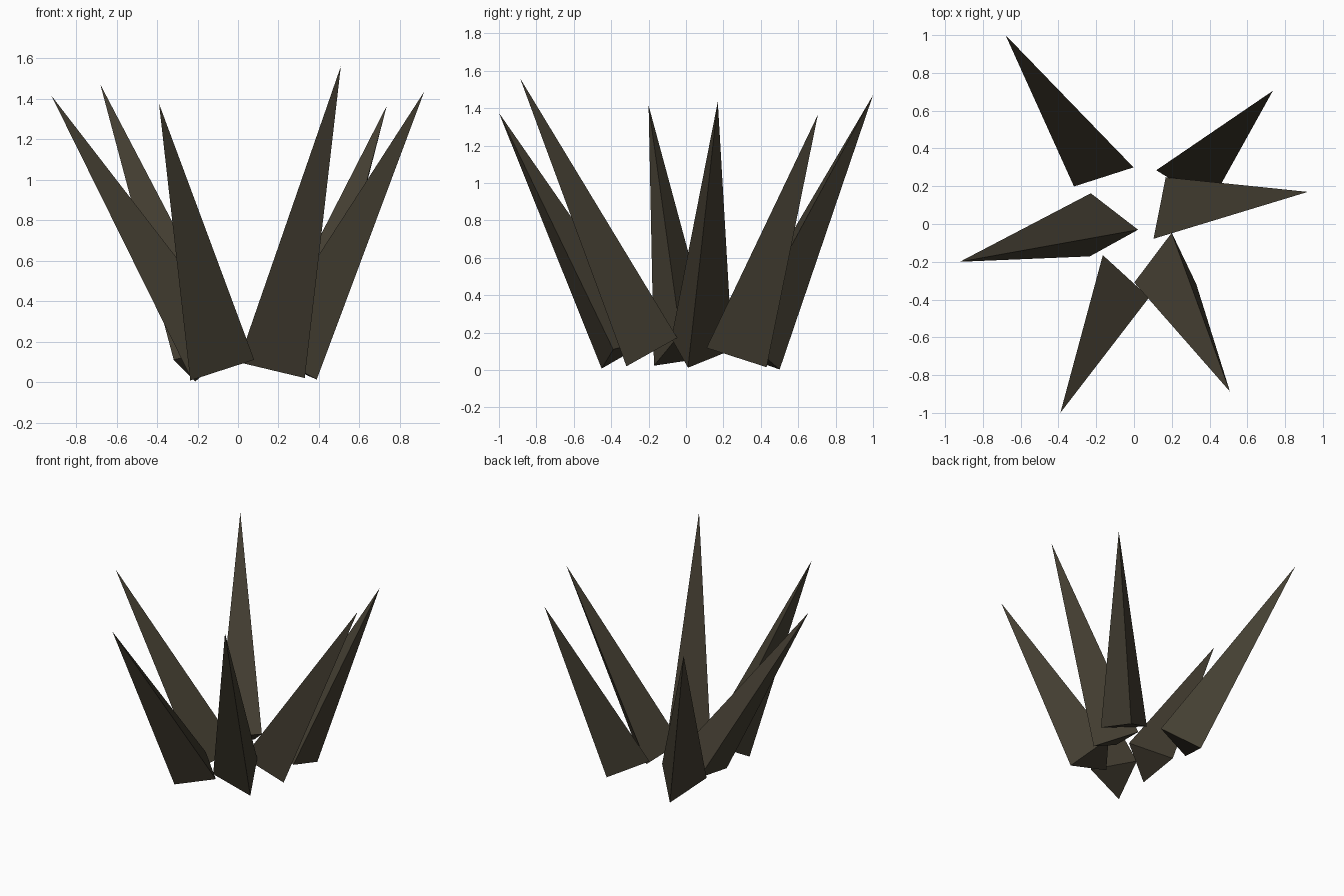
import bpy, bmesh, math
from mathutils import Vector, Quaternion

if "Cube" in bpy.data.objects:
    bpy.data.objects.remove(bpy.data.objects["Cube"])

RADIUS = 0.195     # base radius of every spike
BASE_Z = 0.097     # height of every base centre

stone = bpy.data.materials.new("dark_olive_brown")
stone.diffuse_color = (0.058, 0.049, 0.032, 1.0)
stone.use_nodes = True
stone.node_tree.nodes["Principled BSDF"].inputs["Base Color"].default_value = stone.diffuse_color


def spike(name, centre, tip, corner):
    """Three-sided spike: base square to its axis, one corner turned towards a point."""
    c, t = Vector((*centre, BASE_Z)), Vector(tip)
    axis = (t - c).normalized()
    arm = Vector(corner) - c
    arm = (arm - axis * arm.dot(axis)).normalized() * RADIUS
    bm = bmesh.new()
    ring = [bm.verts.new(c + Quaternion(axis, i * math.tau / 3) @ arm) for i in range(3)]
    top = bm.verts.new(t)
    bm.faces.new(ring[::-1])
    for i in range(3):
        bm.faces.new((ring[i], ring[(i + 1) % 3], top))
    bmesh.ops.recalc_face_normals(bm, faces=bm.faces)
    mesh = bpy.data.meshes.new(name)
    bm.to_mesh(mesh)
    bm.free()
    mesh.materials.append(stone)
    bpy.context.collection.objects.link(bpy.data.objects.new(name, mesh))


# Ring of outward-leaning spikes: base centre, tip, lowest or leading corner
spike("back_left_spike", (-0.177, 0.333), (-0.68, 1.00, 1.47), (-0.21, 0.50, 0.00))
spike("back_right_spike", (0.303, 0.275), (0.735, 0.705, 1.365), (0.11, 0.285, 0.16))
spike("right_spike", (0.22, 0.06), (0.92, 0.17, 1.435), (0.39, 0.01, 0.01))
spike("front_right_spike", (0.177, -0.225), (0.508, -0.887, 1.56), (0.20, -0.05, 0.174))
spike("front_left_spike", (-0.107, -0.335), (-0.39, -1.00, 1.375), (0.08, -0.39, 0.112))
spike("left_spike", (-0.147, -0.013), (-0.922, -0.20, 1.415), (0.02, -0.03, 0.192))
